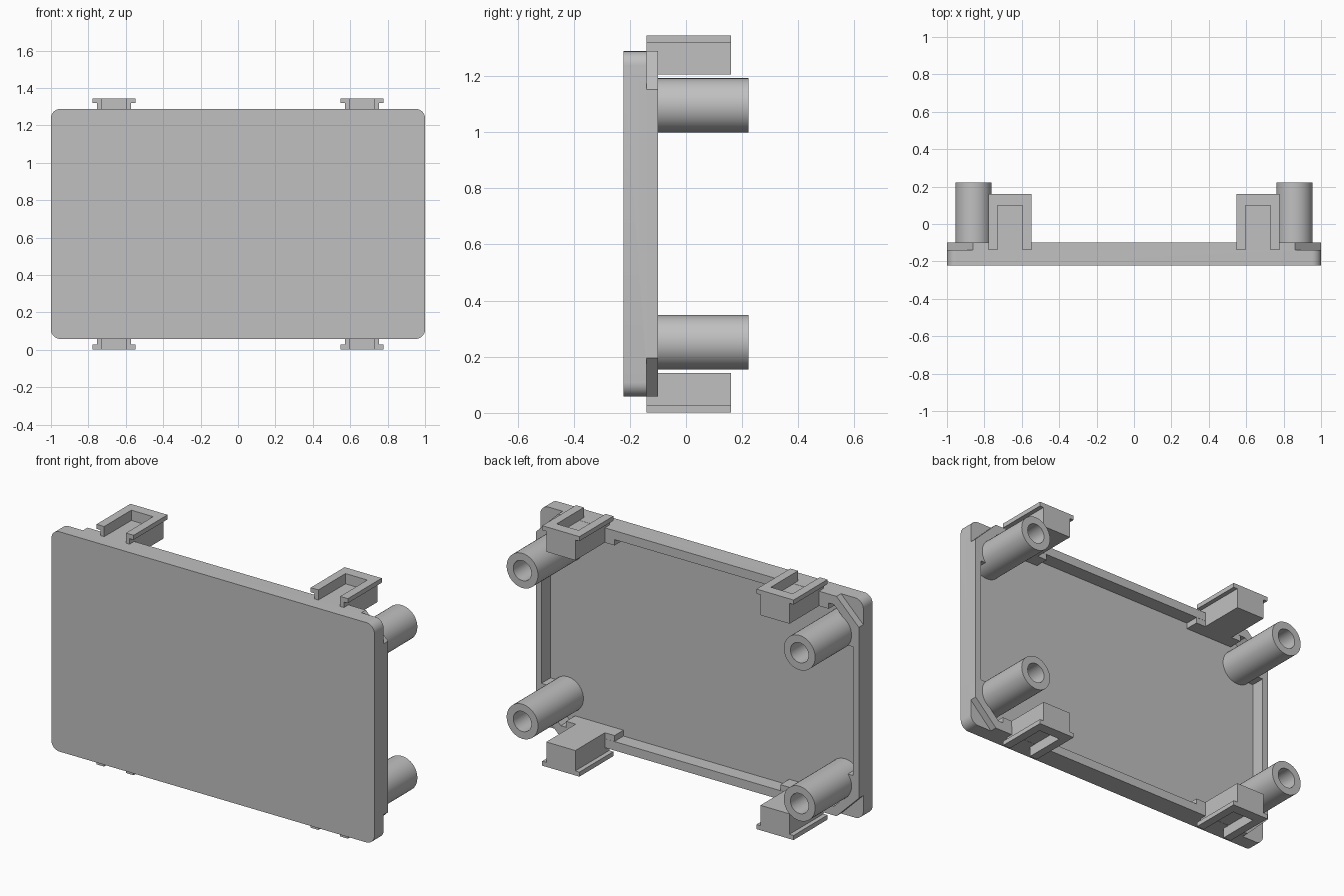
import bpy, bmesh, math

if "Cube" in bpy.data.objects:
    bpy.data.objects.remove(bpy.data.objects["Cube"])

MID_Z = 0.6735
FLOOR_Y = -0.18
RIM_Y = -0.10

grey = bpy.data.materials.new("light_grey_plastic")
grey.diffuse_color = (0.53, 0.53, 0.53, 1)
grey.use_nodes = True
grey.node_tree.nodes["Principled BSDF"].inputs["Base Color"].default_value = grey.diffuse_color


def prism(name, pts, y0, y1):
    """Extrude an (x, z) outline along y."""
    bm = bmesh.new()
    face = bm.faces.new([bm.verts.new((x, y0, z)) for x, z in pts])
    ext = bmesh.ops.extrude_face_region(bm, geom=[face])
    for v in ext["geom"]:
        if isinstance(v, bmesh.types.BMVert):
            v.co.y = y1
    bmesh.ops.recalc_face_normals(bm, faces=bm.faces)
    return finish(name, bm)


def finish(name, bm):
    me = bpy.data.meshes.new(name)
    bm.to_mesh(me)
    bm.free()
    me.materials.append(grey)
    ob = bpy.data.objects.new(name, me)
    bpy.context.collection.objects.link(ob)
    return ob


def smooth(ob):
    bpy.ops.object.select_all(action="DESELECT")
    ob.select_set(True)
    bpy.context.view_layer.objects.active = ob
    bpy.ops.object.shade_smooth_by_angle(angle=math.radians(30))


def cut(ob, cutter):
    mod = ob.modifiers.new("cut", "BOOLEAN")
    mod.operation = "DIFFERENCE"
    mod.solver = "EXACT"
    mod.object = cutter
    bpy.context.view_layer.objects.active = ob
    bpy.ops.object.modifier_apply(modifier=mod.name)
    bpy.data.objects.remove(cutter)


def four_way(quarter):
    """Mirror a quarter outline (offsets from the plate centre) into a full loop."""
    loop = list(quarter)
    loop += [(-x, z) for x, z in reversed(quarter)]
    loop += [(-x, -z) for x, z in quarter]
    loop += [(x, -z) for x, z in reversed(quarter)]
    return [(x, z + MID_Z) for x, z in loop]


# Front panel with rounded corners
R, HX, HZ = 0.05, 1.0, 0.615
arc = [(HX - R + R * math.cos(a), HZ - R + R * math.sin(a))
       for a in (math.radians(90 * i / 8) for i in range(9))]
panel = prism("panel", four_way(arc), -0.222, RIM_Y)

# Shallow tray in the back, with thicker walls beside the posts
cavity = [(0.965, 0.36), (0.93, 0.36), (0.93, 0.48), (0.845, 0.565)]
cut(panel, prism("tray_cutter", four_way(cavity), FLOOR_Y, 0.1))

# Diagonal ledges at the back corners
for sx in (1, -1):
    for sz in (1, -1):
        tri = [(1.14, 0.34), (1.14, 0.755), (0.72, 0.755)]
        tri = [(sx * x, sz * z + MID_Z) for x, z in tri]
        cut(panel, prism("corner_cutter", tri, -0.14, 0.1))
smooth(panel)

# Hollow screw posts
N, RO, RI = 40, 0.097, 0.056
for sx, side in ((1, "right"), (-1, "left")):
    for sz, level in ((1, "upper"), (-1, "lower")):
        bm = bmesh.new()
        profile = [(RO, FLOOR_Y - 0.01), (RO, 0.222), (RI, 0.222), (RI, FLOOR_Y - 0.01)]
        rings = []
        for r, y in profile:
            rings.append([bm.verts.new((sx * 0.858 + r * math.cos(2 * math.pi * i / N), y,
                                        MID_Z + sz * 0.422 + r * math.sin(2 * math.pi * i / N)))
                          for i in range(N)])
        for k in range(4):
            a, b = rings[k], rings[(k + 1) % 4]
            for i in range(N):
                j = (i + 1) % N
                bm.faces.new((a[i], a[j], b[j], b[i]))
        bmesh.ops.recalc_face_normals(bm, faces=bm.faces)
        smooth(finish(f"{level}_{side}_post", bm))

# Slotted rail clips on the top and bottom edges, with a base block inside the tray
half = [(0.09, 0.532), (0.09, 0.646), (0.115, 0.646), (0.115, 0.6715),
        (0.0675, 0.6715), (0.0675, 0.614)]
section = half + [(-x, z) for x, z in reversed(half)]
for sx, side in ((1, "right"), (-1, "left")):
    for sz, level in ((1, "upper"), (-1, "lower")):
        def place(pts):
            return [(sx * 0.663 + x, MID_Z + sz * z) for x, z in pts]

        def box(x, z0, z1):
            return place([(-x, z0), (x, z0), (x, z1), (-x, z1)])

        prism(f"{level}_{side}_clip", place(section), -0.14, 0.16)
        prism(f"{level}_{side}_clip_end", box(0.0675, 0.614, 0.6715), 0.10, 0.16)
        prism(f"{level}_{side}_clip_base", box(0.15, 0.532, 0.60), FLOOR_Y - 0.01, RIM_Y - 0.001)
